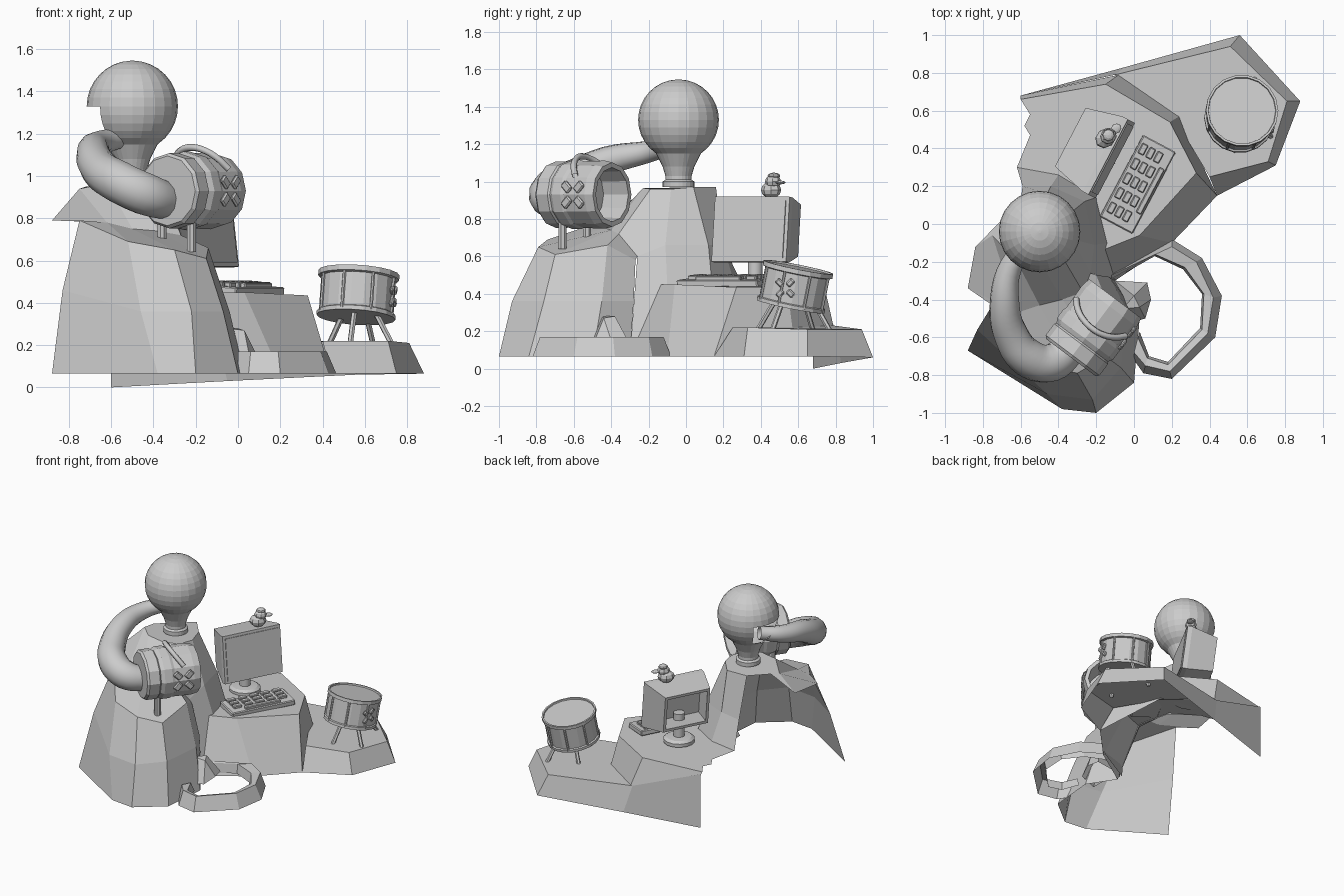
import bpy, bmesh, math
from mathutils import Vector, Matrix

if "Cube" in bpy.data.objects:
    bpy.data.objects.remove(bpy.data.objects["Cube"])


def make(name, verts, faces, smooth=None, mat=None):
    me = bpy.data.meshes.new(name)
    me.from_pydata([tuple(v) for v in verts], [], faces)
    bm = bmesh.new()
    bm.from_mesh(me)
    bmesh.ops.recalc_face_normals(bm, faces=bm.faces)
    bm.to_mesh(me)
    bm.free()
    ob = bpy.data.objects.new(name, me)
    bpy.context.collection.objects.link(ob)
    if mat:
        ob.matrix_world = mat
    if smooth:
        bpy.ops.object.select_all(action='DESELECT')
        ob.select_set(True)
        bpy.context.view_layer.objects.active = ob
        bpy.ops.object.shade_smooth_by_angle(angle=math.radians(smooth))
    return ob


def strip(name, rings, caps=()):
    """Open rock shell bridged between equal-length lines, plus cap polygons."""
    n = len(rings[0])
    verts = [v for r in rings for v in r]
    faces = [(k * n + i, k * n + i + 1, (k + 1) * n + i + 1, (k + 1) * n + i)
             for k in range(len(rings) - 1) for i in range(n - 1)]
    for c in caps:
        faces.append(tuple(range(len(verts), len(verts) + len(c))))
        verts += c
    return make(name, verts, faces)


def frame(pos, axis, up=(0, 0, 1)):
    z = Vector(axis).normalized()
    x = Vector(up).cross(z).normalized()
    return Matrix.Translation(pos) @ Matrix((x, z.cross(x), z)).transposed().to_4x4()


def lathe(name, profile, segs, mat, smooth=None):
    verts = [(r * math.cos(2 * math.pi * i / segs), r * math.sin(2 * math.pi * i / segs), z)
             for r, z in profile for i in range(segs)]
    faces = [(k * segs + i, k * segs + (i + 1) % segs,
              (k + 1) * segs + (i + 1) % segs, (k + 1) * segs + i)
             for k in range(len(profile) - 1) for i in range(segs)]
    last = (len(profile) - 1) * segs
    faces += [tuple(range(segs)), tuple(range(last, last + segs))]
    return make(name, verts, faces, smooth, mat)


def box(name, size, mat, bevel=0):
    bm = bmesh.new()
    bmesh.ops.create_cube(bm, size=1, matrix=Matrix.Diagonal((*size, 1)))
    if bevel:
        bmesh.ops.bevel(bm, geom=bm.edges[:], offset=bevel, segments=1, affect='EDGES')
    me = bpy.data.meshes.new(name)
    bm.to_mesh(me)
    bm.free()
    ob = bpy.data.objects.new(name, me)
    ob.matrix_world = mat
    bpy.context.collection.objects.link(ob)
    return ob


def rod(name, a, b, r, segs=6):
    a, b = Vector(a), Vector(b)
    d = b - a
    return lathe(name, [(r, 0), (r, d.length)], segs, frame(a, d, (.3, .9, .1)))


def tube(name, pts, r, res=4):
    """Bezier tube through (x, y, z, radius factor) points."""
    cu = bpy.data.curves.new(name, 'CURVE')
    cu.dimensions, cu.bevel_depth, cu.bevel_resolution, cu.resolution_u = '3D', r, res, 5
    sp = cu.splines.new('BEZIER')
    sp.bezier_points.add(len(pts) - 1)
    for p, q in zip(sp.bezier_points, pts):
        p.co, p.radius = q[:3], q[3]
        p.handle_left_type = p.handle_right_type = 'AUTO'
    ob = bpy.data.objects.new(name, cu)
    bpy.context.collection.objects.link(ob)
    return ob


def clasp(name, mat, s=1):
    for i in range(4):
        box(f"{name}_{i}", (.062 * s, .045 * s, .02),
            mat @ Matrix.Rotation(math.pi / 4 + i * math.pi / 2, 4, 'Z') @ Matrix.Translation((.058 * s, 0, 0)), .007)


# Tall front rock, rising to the bulb mound (open at the back)
G = .065
rim = [(-.84, -.12, .79), (-.75, -.06, .94), (-.62, -.2, .965), (-.48, -.23, .965), (-.37, -.19, .96), (-.33, -.08, .96)]
strip("tall_rock", [
    [(-.88, -.67, G), (-.38, -.98, G), (-.2, -1, G), (0, -.84, G), (.03, -.5, G), (-.1, -.3, G)],
    [(-.83, -.56, .46), (-.46, -.9, .36), (-.22, -.93, .36), (-.07, -.76, .36), (-.04, -.45, .36), (-.13, -.28, .36)],
    [(-.75, -.43, .79), (-.52, -.74, .69), (-.3, -.79, .65), (-.15, -.7, .61), (-.14, -.42, .66), (-.2, -.27, .58)],
    [(-.88, -.34, .79), (-.62, -.47, .78), (-.5, -.43, .75), (-.38, -.4, .74), (-.27, -.36, .72), (-.23, -.26, .6)],
    rim], [rim + [(-.36, .04, .97), (-.46, .16, .97), (-.6, .12, .95), (-.72, 0, .95)]])
strip("mound_slope", [
    [(-.37, -.19, .96), (-.33, -.08, .96), (-.36, .04, .97), (-.46, .16, .97), (-.6, .12, .95)],
    [(-.23, -.26, .6), (-.21, -.11, .66), (-.26, .12, .66), (-.44, .2, .66), (-.59, .2, .64)],
    [(-.1, -.3, .07), (-.14, -.1, .44), (-.2, .14, .44), (-.4, .26, .45), (-.62, .3, .45)]])

# Middle rock carrying the computer
top = [(-.6, .66, .42), (-.15, .74, .44), (.19, .54, .44), (.33, .27, .435), (.03, -.06, .45), (-.17, -.14, .45)]
strip("middle_rock", [top, [(-.6, .68, .40), (-.08, .79, .22), (.24, .57, .21), (.44, .15, G), (.2, -.1, G), (-.1, -.3, G)]],
      [top + [(-.2, .14, .45), (-.4, .26, .45), (-.62, .3, .45), (-.55, .47, .43), (-.58, .52, .42), (-.55, .58, .42)]])

# Low rock carrying the drum, with its long back wall
low = [(-.6, .68, .41), (-.1, .79, .23), (.51, .94, .21), (.81, .65, .21), (.71, .33, .22), (.4, .25, .22)]
strip("low_rock", [[(-.6, .68, 0), (-.05, .83, .03), (.56, 1, .06), (.88, .65, G), (.75, .31, G), (.44, .15, G)], low],
      [low[1:] + [(.22, .55, .22)]])

# Pond edging and spout stone
strip("pond_edge", [
    [(0, -.72, G), (.05, -.79, G), (.2, -.82, G), (.43, -.6, G), (.465, -.38, G), (.36, -.18, G), (.2, -.08, G), (-.1, -.25, G)],
    [(0, -.68, .17), (.06, -.75, .17), (.19, -.78, .17), (.39, -.58, .17), (.42, -.39, .17), (.33, -.2, .17), (.2, -.12, .17), (-.12, -.27, .17)],
    [(.02, -.6, .16), (.07, -.71, .16), (.18, -.745, .16), (.36, -.56, .16), (.37, -.37, .16), (.27, -.23, .16), (.11, -.16, .16), (-.12, -.29, .16)],
    [(.03, -.57, .09), (.08, -.7, .09), (.18, -.73, .09), (.35, -.55, .09), (.36, -.37, .09), (.26, -.24, .09), (.11, -.17, .09), (-.12, -.3, .09)]])
spout = [(-.08, -.54, .1), (.06, -.5, .12), (.09, -.4, .15), (.07, -.31, .15), (-.1, -.3, .12)]
make("spout_stone", spout + [(-.06, -.45, .28), (.03, -.44, .27), (.0, -.38, .28)],
     [(0, 1, 6, 5), (1, 2, 6), (2, 3, 7, 6), (3, 4, 7), (4, 0, 5, 7), (5, 6, 7)])

# Light bulb, with the side opened where the horn meets it
prof = [(.085, .97), (.085, 1.0), (.07, 1.01), (.07, 1.03), (.085, 1.08), (.12, 1.15)]
prof += [(.216 * math.cos(a), 1.33 + .216 * math.sin(a)) for a in
         [math.radians(d) for d in range(-44, 90, 11)]] + [(.001, 1.546)]
bulb = lathe("bulb", prof, 24, Matrix.Translation((-.5, -.04, 0)))
bm = bmesh.new()
bm.from_mesh(bulb.data)
cut = [f for f in bm.faces if f.calc_center_median().x < -.13 and 1.14 < f.calc_center_median().z < 1.32]
bmesh.ops.delete(bm, geom=cut, context='FACES')
bm.to_mesh(bulb.data)
bm.free()

# Curved horn from bulb to canister
tube("horn", [(-.55, -.1, 1.18, .5), (-.65, -.22, 1.155, .65), (-.685, -.42, 1.11, .85), (-.65, -.59, 1.03, 1),
              (-.56, -.71, .97, 1.1), (-.44, -.735, .915, 1.1), (-.33, -.65, .88, .95)], .093)

# Canister lying on its side, open at the far end
axis, side = Vector((.6, .8, 0)), Vector((.8, -.6, 0))
mid = Vector((-.22, -.555, .93))
lathe("canister", [(.165, -.19), (.178, -.175), (.178, -.1), (.17, -.09), (.185, -.065), (.185, -.01), (.178, .01),
                   (.182, .15), (.172, .2), (.145, .2), (.138, .04)], 12, frame(mid, axis))
clasp("canister_clasp", frame(mid + side * .178 + axis * .07, side))
tube("canister_handle", [(*(mid + side * .19 * math.cos(t) + Vector((0, 0, .205 * math.sin(t)))
                            + axis * (.15 - .15 * math.sin(t))), 1)
                         for t in [math.radians(d) for d in range(30, 151, 20)]], .017, 1)
for i, (x, y, z) in enumerate([(-.22, -.66, .64), (-.36, -.53, .69)]):
    rod(f"canister_leg_{i}", (x, y, z), (x, y, .83), .023, 8)

# Monitor: tapered case with hollow back, on a round stand
M = frame((-.118, .345, .745), (.88, -.46, .12))
case = [(x * w, y * h + o, d) for w, h, d, o in [(.225, .175, 0, 0), (.225, .175, -.035, 0), (.175, .14, -.23, .02),
                                                 (.155, .12, -.23, .02), (.19, .14, -.06, .01)]
        for x, y in [(-1, -1), (1, -1), (1, 1), (-1, 1)]]
make("monitor", case, [(0, 1, 2, 3), (16, 17, 18, 19)] +
     [(k * 4 + i, k * 4 + (i + 1) % 4, k * 4 + 4 + (i + 1) % 4, k * 4 + 4 + i) for k in range(4) for i in range(4)], None, M)
box("screen", (.41, .31, .012), M)
lathe("monitor_stand", [(.11, .44), (.11, .465), (.09, .48), (.04, .485), (.04, .66)], 14, Matrix.Translation((-.2, .37, 0)), 30)

# Keyboard with keys and a long bar
K = Matrix.Translation((.02, .21, .46)) @ Matrix.Rotation(math.radians(62), 4, 'Z') @ Matrix.Rotation(math.radians(4), 4, 'X')
box("keyboard", (.49, .195, .04), K, .006)
for i in range(5):
    for j in range(3):
        box(f"key_{i}_{j}", (.06, .034, .025), K @ Matrix.Translation((-.175 + i * .088, .065 - j * .046, .028)), .005)
box("long_key", (.27, .03, .025), K @ Matrix.Translation((0, -.073, .028)), .005)


# Toy bird on the monitor
def blob(name, pos, size, turn=0):
    bm = bmesh.new()
    bmesh.ops.create_uvsphere(bm, u_segments=8, v_segments=6, radius=1)
    me = bpy.data.meshes.new(name)
    bm.to_mesh(me)
    bm.free()
    ob = bpy.data.objects.new(name, me)
    ob.matrix_world = Matrix.Translation(pos) @ Matrix.Rotation(turn, 4, 'Z') @ Matrix.Diagonal((*size, 1))
    bpy.context.collection.objects.link(ob)


a = math.radians(40)
blob("bird_body", (-.15, .455, .955), (.06, .05, .045), a)
blob("bird_head", (-.135, .465, 1.0), (.045, .042, .035), a)
blob("bird_bill", (-.095, .505, .995), (.03, .026, .01), a)
blob("bird_cap", (-.135, .47, 1.03), (.034, .034, .018), a)

# Tilted drum with rims, rods, clasp and splayed legs
D = frame((.565, .58, .435), (.07, .2, 1), (0, 1, 0))
lathe("drum", [(.17, -.105), (.187, -.105), (.187, -.085), (.177, -.08), (.177, .08), (.192, .085), (.192, .11),
               (.18, .11), (.178, .1)], 18, D)
for i in range(8):
    t = math.pi * (i + .5) / 4
    p = [D @ Vector((.18 * math.cos(t), .18 * math.sin(t), z)) for z in (-.095, .095)]
    rod(f"drum_rod_{i}", *p, .008)
clasp("drum_clasp", frame((.735, .53, .43), (1, -.2, -.07)), .7)
for i, (x, y) in enumerate([(.53, .38), (.73, .46), (.64, .77), (.43, .68)]):
    rod(f"drum_leg_{i}", (x, y, .2), (.57 + (x - .57) * .45, .58 + (y - .58) * .5, .37), .014)
